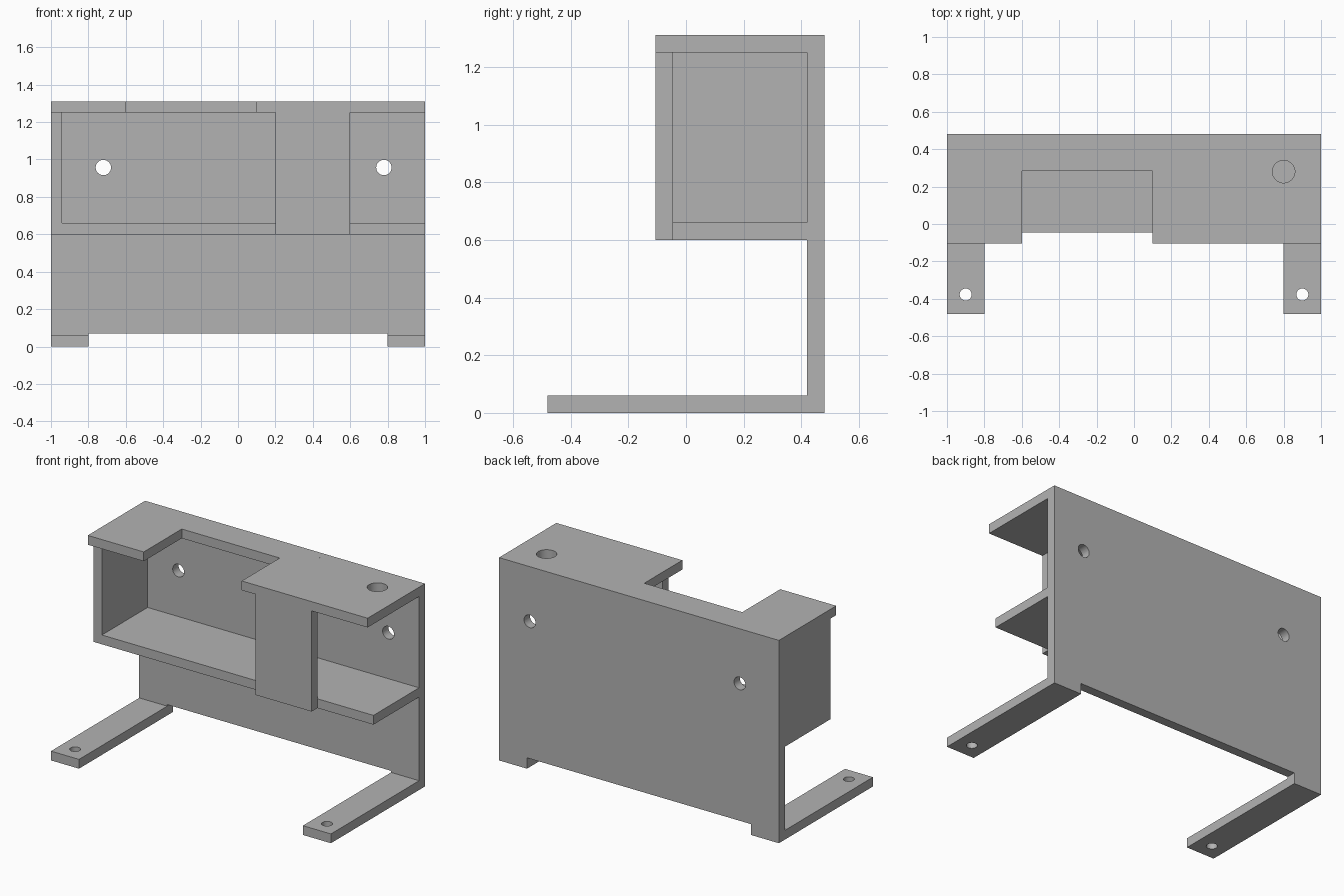
import bpy
import bmesh
from math import radians
from mathutils import Matrix, Vector

cube = bpy.data.objects.get("Cube")
if cube:
    bpy.data.objects.remove(cube, do_unlink=True)

# Single plain grey material
grey = bpy.data.materials.new("plain grey")
grey.use_nodes = True
colour = (0.45, 0.45, 0.45, 1)
grey.diffuse_color = colour
grey.node_tree.nodes["Principled BSDF"].inputs["Base Color"].default_value = colour


def finish(name, bm):
    mesh = bpy.data.meshes.new(name)
    bmesh.ops.recalc_face_normals(bm, faces=bm.faces)
    bm.to_mesh(mesh)
    bm.free()
    obj = bpy.data.objects.new(name, mesh)
    bpy.context.collection.objects.link(obj)
    mesh.materials.append(grey)
    return obj


def extrude(name, outline, vector):
    """Solid made by sweeping a flat outline along a vector."""
    bm = bmesh.new()
    face = bm.faces.new([bm.verts.new(p) for p in outline])
    swept = bmesh.ops.extrude_face_region(bm, geom=[face])["geom"]
    moved = [g for g in swept if isinstance(g, bmesh.types.BMVert)]
    bmesh.ops.translate(bm, verts=moved, vec=Vector(vector))
    return finish(name, bm)


def box(name, x0, x1, y0, y1, z0, z1):
    base = [(x0, y0, z0), (x1, y0, z0), (x1, y1, z0), (x0, y1, z0)]
    return extrude(name, base, (0, 0, z1 - z0))


def drill(obj, centre, radius, along_y=False):
    """Cut a round hole straight through a part."""
    turn = Matrix.Rotation(radians(90 if along_y else 0), 4, "X")
    bm = bmesh.new()
    bmesh.ops.create_cone(bm, cap_ends=True, segments=48, radius1=radius,
                          radius2=radius, depth=0.2,
                          matrix=Matrix.Translation(centre) @ turn)
    cutter = finish("hole_cutter", bm)
    cutter.hide_render = True
    mod = obj.modifiers.new("hole", "BOOLEAN")
    mod.operation = "DIFFERENCE"
    mod.solver = "EXACT"
    mod.object = cutter
    bpy.ops.object.select_all(action="DESELECT")
    bpy.context.view_layer.objects.active = obj
    obj.select_set(True)
    bpy.ops.object.modifier_apply(modifier=mod.name)
    bpy.data.objects.remove(cutter, do_unlink=True)
    bpy.ops.object.shade_smooth_by_angle(angle=radians(30))


T = 0.06                            # board thickness
BACK, INNER = 0.48, 0.42            # rear and inner faces of the back board
FRONT, RECESS = -0.105, -0.046      # front of the top, front of the shelf
SHELF, TOP = 0.60, 1.31             # shelf underside, overall height

# Back board with a raised lower edge between the feet
back = extrude("back_board", [(x, INNER, z) for x, z in (
    (-1, 0), (-0.8, 0), (-0.8, 0.07), (0.8, 0.07),
    (0.8, 0), (1, 0), (1, TOP), (-1, TOP))], (0, BACK - INNER, 0))
for x in (-0.72, 0.78):
    drill(back, (x, 0.45, 0.957), 0.041, along_y=True)

# Top board with a notch at the front and one round opening
top = extrude("top_board", [(x, y, TOP - T) for x, y in (
    (-1, FRONT), (-0.6, FRONT), (-0.6, 0.283), (0.1, 0.283),
    (0.1, FRONT), (1, FRONT), (1, INNER), (-1, INNER))], (0, 0, T))
drill(top, (0.8, 0.28, TOP - T / 2), 0.06)

# Shelf, end wall and front panel
box("shelf", -1, 1, RECESS, INNER, SHELF, SHELF + T)
box("end_wall", -1, -0.94, RECESS, INNER, SHELF + T, TOP - T)
box("front_panel", 0.2, 0.6, FRONT, RECESS, SHELF, TOP - T)

# Feet with screw holes
for side, name in ((-1, "right_foot"), (1, "left_foot")):
    foot = box(name, *sorted((side * 0.8, side)), -BACK, INNER, 0, T)
    drill(foot, (side * 0.9, -0.377, T / 2), 0.032)
